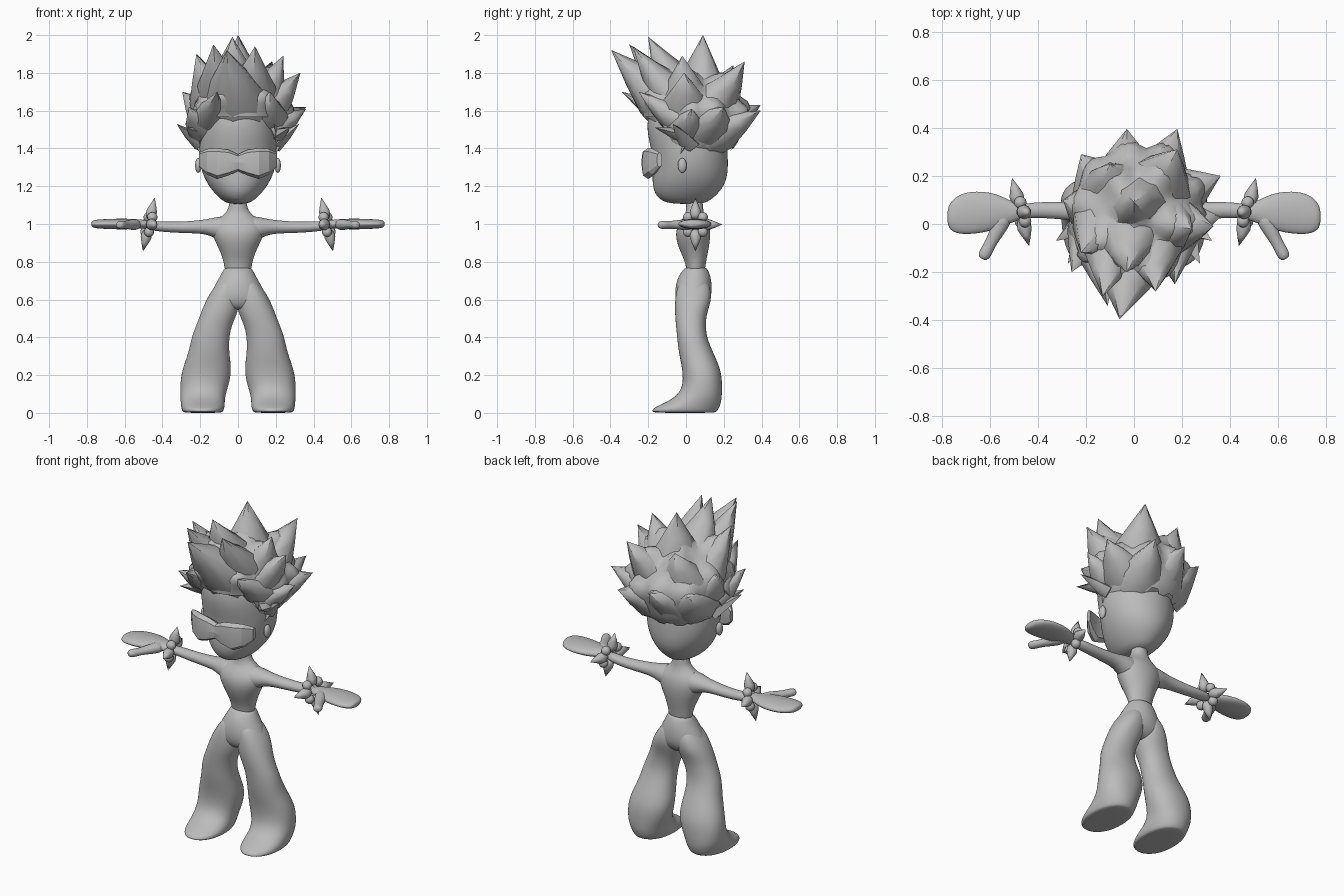
import bpy, bmesh, math
from mathutils import Vector

if "Cube" in bpy.data.objects:
    bpy.data.objects.remove(bpy.data.objects["Cube"])

grey = bpy.data.materials.new("plain grey")
grey.diffuse_color = (0.5, 0.5, 0.5, 1)
grey.use_nodes = True
grey.node_tree.nodes["Principled BSDF"].inputs["Base Color"].default_value = grey.diffuse_color


def finish(name, bm, subsurf=0, mirror=False, angle=40):
    bmesh.ops.remove_doubles(bm, verts=bm.verts, dist=0.0005)
    bmesh.ops.recalc_face_normals(bm, faces=bm.faces)
    me = bpy.data.meshes.new(name)
    bm.to_mesh(me)
    bm.free()
    me.materials.append(grey)
    ob = bpy.data.objects.new(name, me)
    bpy.context.collection.objects.link(ob)
    bpy.ops.object.select_all(action='DESELECT')
    ob.select_set(True)
    bpy.context.view_layer.objects.active = ob
    bpy.ops.object.shade_smooth_by_angle(angle=math.radians(angle))
    if mirror:
        ob.modifiers.new("mirror", 'MIRROR').use_mirror_merge = False
    if subsurf:
        ob.modifiers.new("smooth", 'SUBSURF').levels = subsurf
    return ob


def loft(bm, sections, n=16, power=1.0, close=True):
    """Skin elliptical rings given as (centre, U axis, V axis)."""
    rings = []
    for c, u, v in sections:
        ring = []
        for i in range(n):
            a = 2 * math.pi * i / n
            ca, sa = math.cos(a), math.sin(a)
            ca = math.copysign(abs(ca) ** power, ca)
            sa = math.copysign(abs(sa) ** power, sa)
            ring.append(bm.verts.new(Vector(c) + Vector(u) * ca + Vector(v) * sa))
        rings.append(ring)
    for r, s in zip(rings, rings[1:]):
        for i in range(n):
            j = (i + 1) % n
            bm.faces.new((r[i], r[j], s[j], s[i]))
    if close:
        bm.faces.new(rings[0][::-1])
        bm.faces.new(rings[-1])


def upright(rows):
    """Rows (z, x0, x1, y0, y1) to ring sections."""
    return [(((a + b) / 2, (c + d) / 2, z), ((b - a) / 2, 0, 0), (0, (d - c) / 2, 0))
            for z, a, b, c, d in rows]


def sideways(rows):
    """Rows (x, y centre, z centre, half y, half z) to ring sections."""
    return [((x, y, z), (0, ry, 0), (0, 0, rz)) for x, y, z, ry, rz in rows]


def spike(bm, base, tip, r, n=6, shape=((0, 1), (.5, .62), (1, .004)), flat=0.75, bow=0.0):
    b, t = Vector(base), Vector(tip)
    d = t - b
    q = d.to_track_quat('Z', 'Y')
    u, v = q @ Vector((1, 0, 0)), q @ Vector((0, 1, 0))
    loft(bm, [(b + d * f + Vector((0, 0, -bow * math.sin(math.pi * f))), u * r * k, v * r * k * flat)
              for f, k in shape], n)


def ball(bm, centre, radii, seg=14):
    res = bmesh.ops.create_uvsphere(bm, u_segments=seg, v_segments=seg // 2 + 1, radius=1)
    for v in res['verts']:
        v.co = Vector(centre) + Vector([v.co[i] * radii[i] for i in range(3)])


# Head
bm = bmesh.new()
loft(bm, upright([(z, -r, r, a, b) for z, r, a, b in (
    (1.105, .05, -.08, .09), (1.13, .095, -.15, .14), (1.19, .15, -.18, .20), (1.26, .19, -.18, .225),
    (1.35, .212, -.175, .225), (1.44, .21, -.20, .22), (1.55, .20, -.215, .21), (1.66, .15, -.17, .17))]), 20)
finish("head", bm, 2)

# Ears
bm = bmesh.new()
ball(bm, (.21, -.02, 1.31), (.018, .025, .04))
finish("ears", bm, 1, True)

# Goggles: faceted band wrapping the face
bm = bmesh.new()
half = [(0, -.20, 1.325, .028, .045), (.05, -.205, 1.325, .032, .068), (.11, -.2, 1.32, .034, .082),
        (.165, -.175, 1.33, .03, .068), (.207, -.14, 1.34, .014, .038)]
loft(bm, sideways([(-x, *r) for x, *r in half[:0:-1]] + half), 8, 0.7)
finish("goggles", bm, 0, False, 15)

# Hair locks: base, tip, base radius
locks = [
    ((0, -.05, 1.60), (-.06, -.395, 1.92), .19), ((-.08, -.04, 1.65), (-.13, -.30, 1.95), .14),
    ((.07, -.05, 1.65), (.09, -.28, 1.94), .14), ((-.02, 0, 1.66), (-.03, -.2, 1.99), .16),
    ((.02, .07, 1.63), (0, .09, 2.0), .17), ((.11, 0, 1.62), (.24, -.02, 1.89), .15),
    ((.12, .0, 1.58), (.33, -.01, 1.8), .15), ((-.11, .02, 1.6), (-.22, -.12, 1.9), .15),
    ((.08, .12, 1.6), (.18, .31, 1.86), .16), ((-.08, .12, 1.6), (-.1, .25, 1.84), .16),
    ((.11, .09, 1.5), (.36, .2, 1.62), .15), ((.08, .12, 1.47), (.18, .395, 1.6), .15),
    ((-.03, .12, 1.5), (-.03, .395, 1.63), .17), ((-.11, .11, 1.5), (-.22, .29, 1.62), .16),
    ((-.14, .05, 1.55), (-.295, .1, 1.7), .14), ((-.17, 0, 1.53), (-.11, -.34, 1.7), .11),
    ((-.17, .0, 1.5), (-.26, -.2, 1.62), .10), ((.16, -.02, 1.55), (.17, -.25, 1.7), .11),
    ((.16, .0, 1.5), (.36, .03, 1.61), .11)]
bm = bmesh.new()
for base, tip, r in locks:
    spike(bm, base, tip, r, 8, ((0, 1), (.3, .88), (.65, .46), (1, .004)), .8, .012)
# Side tufts above the ears
for s in (-1, 1):
    spike(bm, (s * .19, .02, 1.42), (s * .325, -.07, 1.53), .06, 5)
    spike(bm, (s * .19, .0, 1.46), (s * .275, -.165, 1.51), .06, 5)
    spike(bm, (s * .19, .03, 1.5), (s * .20, -.03, 1.37), .07, 5, flat=.4)
finish("hair_locks", bm, 0, False, 65)

# Hair cap: dome with a raised hairline over the forehead, swelling into the roots of the locks
bm = bmesh.new()
N, M = 64, 16
core = Vector((0, .03, 1.55))
tips = [Vector(t) - core for _, t, _ in locks]
grid = []
for i in range(N):
    a = 2 * math.pi * i / N
    front = max(0, -math.sin(a))
    k = min(1, max(0, (front - .35) / .35))
    low = math.radians(-55 + 53 * k + (5 if i % 6 < 3 else -3) * (1 - k))
    col = []
    for j in range(M + 1):
        p = low + (math.pi / 2 - low) * j / M
        c = max(0, math.cos(p)) ** (0.5 if p < 0 else 0.9)
        d = Vector((.25 * c * math.cos(a), .04 + .265 * c * math.sin(a) - .03 * max(0, math.sin(p)),
                    1.575 + .225 * math.sin(p))) - core
        r = d.length
        swell = max(max(0, t.length - r) * math.exp(-(d.angle(t) / .24) ** 2) for t in tips)
        col.append(bm.verts.new(core + d * (1 + .5 * min(1, j / 4) * swell / r)))
    grid.append(col)
for i in range(N):
    g, h = grid[i], grid[(i + 1) % N]
    for j in range(M):
        bm.faces.new((g[j], h[j], h[j + 1], g[j + 1]))
finish("hair_cap", bm, 0, False, 70)

# Torso and neck
bm = bmesh.new()
loft(bm, upright([(z, -r, r, a, b) for z, r, a, b in (
    (.73, .072, .0, .10), (.79, .073, .0, .105), (.86, .098, -.035, .12), (.92, .13, -.055, .13),
    (.97, .145, -.055, .13), (1.01, .135, -.035, .12), (1.045, .08, -.005, .1),
    (1.08, .047, .0, .09), (1.15, .047, .0, .09))]), 16)
finish("torso", bm, 2)

# Arms
bm = bmesh.new()
loft(bm, sideways([(.03, .04, .97, .07, .075), (.1, .042, .977, .066, .066), (.15, .047, .984, .052, .046),
                   (.2, .05, .985, .042, .036), (.3, .055, .982, .037, .031), (.4, .06, .985, .034, .028),
                   (.5, .05, .995, .03, .024)]), 12)
finish("arms", bm, 2, True)

# Mitten hands with thumbs
bm = bmesh.new()
loft(bm, sideways([(.46, .05, .997, .03, .022), (.51, .05, 1, .045, .024), (.56, .053, 1, .07, .028),
                   (.62, .05, 1, .088, .03), (.69, .046, 1, .092, .027), (.74, .038, 1, .08, .025),
                   (.768, .032, 1, .055, .02), (.777, .03, 1, .025, .01)]), 14)
spike(bm, (.53, .045, .997), (.632, -.146, .995), .03, 10,
      ((0, 1.3), (.35, 1.15), (.65, .8), (.85, .95), (.96, .8), (1, .4)), .85)
finish("hands", bm, 2, True)

# Spiked wristbands: four spikes with studs between them on a tilted band
bm = bmesh.new()
wc = Vector((.472, .05, .997))
for i in range(8):
    a = math.pi * i / 4
    d = Vector((.25 * math.cos(a) - .22 * math.sin(a), math.cos(a), math.sin(a)))
    if i % 2:
        ball(bm, wc + d * .055, (.027, .027, .027), 12)
    else:
        spike(bm, wc + d * .03, wc + d * .142, .03, 10,
              ((0, .6), (.15, .95), (.35, 1), (.6, .65), (1, .004)), 1)
finish("wristbands", bm, 0, True, 60)

# Trouser seat
bm = bmesh.new()
loft(bm, upright([(z, -r, r, a, b) for z, r, a, b in (
    (.772, .066, .0, .105), (.76, .078, -.012, .115), (.73, .092, -.04, .13), (.67, .128, -.058, .14),
    (.61, .158, -.06, .135), (.57, .15, -.045, .11), (.545, .1, -.02, .07))]), 18)
finish("trouser_seat", bm, 2)

# Flared trouser legs running into pointed feet
bm = bmesh.new()
loft(bm, upright([
    (.71, .015, .085, -.02, .1), (.67, .0, .125, -.048, .13), (.6, -.012, .17, -.06, .138),
    (.53, .0, .197, -.06, .112), (.47, .03, .22, -.055, .105), (.4, .046, .248, -.048, .11),
    (.32, .046, .262, -.04, .145),
    (.22, .03, .302, -.018, .19), (.14, .05, .308, -.018, .193), (.09, .066, .308, -.05, .192),
    (.055, .068, .305, -.11, .188), (.025, .07, .302, -.18, .178), (.004, .078, .295, -.185, .165),
    (.0, .1, .27, -.15, .14)]), 18, 0.92)
finish("trouser_legs_and_feet", bm, 2, True)
